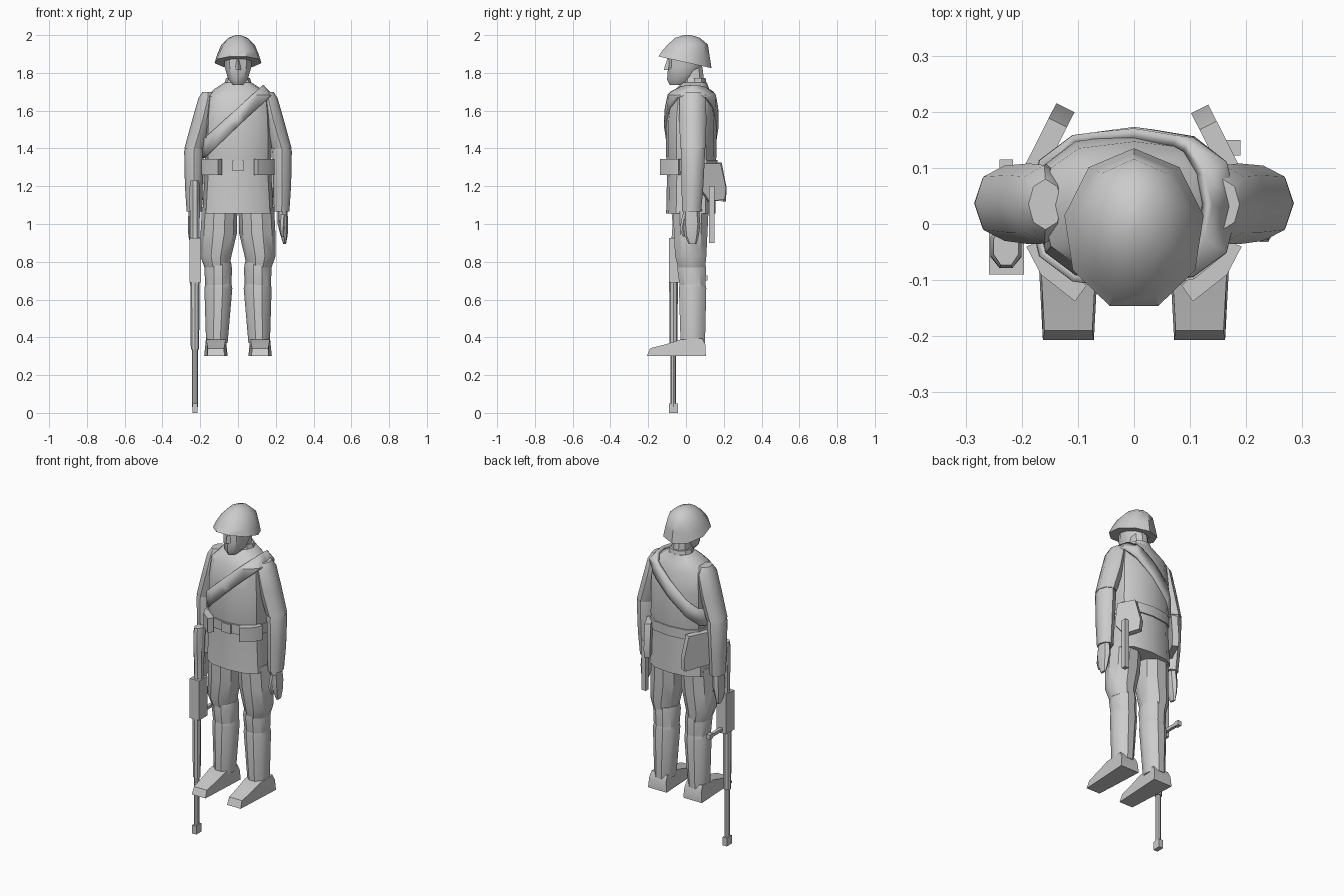
import bpy, bmesh, math
from mathutils import Vector

grey = bpy.data.materials.new("plain grey")
grey.diffuse_color = (0.6, 0.6, 0.6, 1)


def finish(name, bm, mirror=False, angle=35):
    bmesh.ops.recalc_face_normals(bm, faces=bm.faces)
    me = bpy.data.meshes.new(name)
    bm.to_mesh(me)
    bm.free()
    me.materials.append(grey)
    me.polygons.foreach_set("use_smooth", [True] * len(me.polygons))
    me.set_sharp_from_angle(angle=math.radians(angle))
    ob = bpy.data.objects.new(name, me)
    bpy.context.collection.objects.link(ob)
    if mirror:
        ob.modifiers.new("mirror", 'MIRROR').use_mirror_merge = False
    return ob


def skin(bm, rings):
    rows = [[bm.verts.new(p) for p in r] for r in rings]
    n = len(rows[0])
    for a, b in zip(rows, rows[1:]):
        for i in range(n):
            j = (i + 1) % n
            bm.faces.new((a[i], a[j], b[j], b[i]))
    bm.faces.new(rows[0][::-1])
    bm.faces.new(rows[-1])


def loft(name, rings, n=8, phase=0.0, power=1.0, mirror=False, angle=35):
    """Rings are (z, x, y, rx, ry, slope); slope tilts the ring along y."""
    bm = bmesh.new()
    out = []
    for z, x, y, rx, ry, *s in rings:
        pts = []
        for i in range(n):
            a = math.radians(phase) + math.tau * i / n
            c, d = math.cos(a), math.sin(a)
            u = math.copysign(abs(c) ** power, c) * rx
            v = math.copysign(abs(d) ** power, d) * ry
            pts.append((x + u, y + v, z + (s[0] * (y + v) if s else 0)))
        out.append(pts)
    skin(bm, out)
    return finish(name, bm, mirror, angle)


def prism(name, pts, place, mirror=False):
    """Extrude a 2D outline; place(u, v, side) gives the 3D point."""
    bm = bmesh.new()
    skin(bm, [[place(u, v, t) for u, v in pts] for t in (0, 1)])
    return finish(name, bm, mirror)


def box(name, lo, hi):
    rect = [(lo[0], lo[1]), (hi[0], lo[1]), (hi[0], hi[1]), (lo[0], hi[1])]
    return prism(name, rect, lambda u, v, t: (u, v, hi[2] if t else lo[2]))


# helmet and head
loft("helmet", [(1.855, 0, -.01, .126, .145, -.22), (1.9, 0, -.004, .112, .13, -.13),
                (1.95, 0, .006, .089, .11), (1.985, 0, .006, .052, .068),
                (2.0, 0, .008, .014, .02)], n=9, phase=90, angle=40)
loft("head", [(1.735, 0, -.04, .025, .045), (1.765, 0, -.025, .054, .075),
              (1.83, 0, -.005, .074, .09), (1.93, 0, 0, .08, .09)], n=10, phase=90)
loft("nose", [(1.815, 0, -.095, .016, .022), (1.83, 0, -.092, .014, .022),
              (1.88, 0, -.085, .006, .012)], n=4, phase=90)
loft("neck", [(1.70, 0, .045, .058, .06), (1.83, 0, .035, .052, .055)], n=10)
loft("collar", [(1.72, 0, .045, .078, .07), (1.772, 0, .045, .064, .062)], n=10)

# tunic
tunic = loft("tunic", [(1.055, 0, .025, .189, .13), (1.28, 0, .028, .175, .128),
                       (1.335, 0, .028, .172, .13), (1.355, 0, .028, .178, .133),
                       (1.55, 0, .028, .175, .133), (1.675, 0, .03, .165, .117),
                       (1.715, 0, .035, .125, .088), (1.75, 0, .045, .07, .065)],
             n=12, power=.75)
loft("belt", [(1.28, 0, .028, .182, .136), (1.338, 0, .028, .18, .138)], n=12, power=.75)
box("belt_buckle", (-.03, -.115, 1.28), (.03, -.1, 1.335))

# shoulder strap: a slice of the tunic surface, pushed outwards
bm = bmesh.new()
bm.from_mesh(tunic.data)
bm.normal_update()
for v, nrm in [(v, v.normal.copy()) for v in bm.verts]:
    v.co += nrm * (.022 if v.co.z > 1.6 else .012)
across, mid = Vector((-.67, 0, .74)), Vector((-.025, 0, 1.545))
for side in (1, -1):
    bmesh.ops.bisect_plane(bm, geom=bm.verts[:] + bm.edges[:] + bm.faces[:],
                           plane_co=mid + across * .036 * side,
                           plane_no=across * side, clear_outer=True)
strap = finish("shoulder_strap", bm)
sol = strap.modifiers.new("thickness", 'SOLIDIFY')
sol.thickness, sol.offset = .02, -1

# arms
loft("upper_arm", [(1.70, .158, .035, .03, .045), (1.665, .16, .035, .05, .07),
                   (1.55, .187, .036, .056, .072), (1.40, .231, .037, .053, .067)],
     mirror=True, angle=45)
loft("forearm", [(1.41, .232, .037, .045, .06), (1.385, .233, .037, .052, .064),
                 (1.2, .234, .034, .047, .058), (1.065, .231, .03, .041, .05)],
     mirror=True, angle=45)
loft("hand", [(1.08, .235, .027, .026, .042), (1.0, .238, .03, .028, .046),
              (.94, .244, .03, .019, .038), (.893, .247, .035, .007, .02)], mirror=True)
loft("thumb", [(1.05, .235, -.005, .016, .016), (.98, .232, -.02, .014, .014),
               (.935, .235, -.012, .008, .008)], n=6, mirror=True)

# legs
loft("breeches", [(1.09, .097, .025, .094, .1), (.95, .102, .025, .096, .093),
                  (.83, .117, .025, .082, .087), (.77, .112, .03, .066, .075)],
     n=10, mirror=True)
loft("knee", [(.80, .105, .03, .068, .074), (.765, .105, .03, .073, .08),
              (.66, .104, .035, .069, .07)], n=10, mirror=True)
loft("boot_shaft", [(.69, .104, .035, .068, .07), (.66, .104, .035, .074, .076),
                    (.37, .112, .036, .057, .068)], n=10, mirror=True)
foot = [(.105, .3), (.103, .36), (.085, .395), (-.03, .388), (-.1, .365),
        (-.19, .342), (-.207, .3)]
prism("boot_foot", foot, lambda y, z, t: (
    .117 + (t * 2 - 1) * (.062 - max(0, -y) * .08 - (z - .3) * .1), y, z), mirror=True)

# ammunition pouches
plan = [(.192, -.04), (.166, -.09), (.105, -.138), (.085, -.11), (.13, -.06), (.165, -.03)]
prism("ammunition_pouch", plan, lambda x, y, t: (x, y, 1.26 + .085 * t), mirror=True)


# satchel and shovel hang at an angle on the back hips
def hip(side, cx, cy, thick):
    return lambda u, z, t: (side * (cx - .45 * u + .9 * thick * t), cy + .89 * u + .45 * thick * t, z)


bag = [(-.08, 1.13), (.075, 1.12), (.08, 1.19), (.05, 1.325), (-.08, 1.325)]
prism("satchel", bag, hip(-1, .142, .128, .036))
blade = [(-.075, 1.19), (-.02, 1.12), (.07, 1.13), (.078, 1.19), (.045, 1.32), (-.06, 1.32)]
prism("shovel_blade", blade, hip(1, .137, .128, .034))
box("shovel_handle", (.163, .122, .9), (.19, .15, 1.2))

# rifle, carried muzzle down
gx = -.228
loft("rifle_stock", [(.91, gx, -.045, .028, .035), (1.0, gx, -.045, .026, .028),
                     (1.08, gx, -.045, .03, .036), (1.2, gx, -.04, .03, .042),
                     (1.23, gx, -.04, .024, .036)], phase=22.5)
box("rifle_receiver", (-.258, -.09, .69), (-.196, -.01, .927))
loft("rifle_barrel_jacket", [(.335, gx, -.066, .022, .021), (.7, gx, -.066, .025, .023)])
loft("rifle_barrel", [(.03, gx, -.067, .015, .014), (.36, gx, -.067, .015, .014)])
box("rifle_front_sight", (gx - .014, -.09, 0), (gx + .014, -.042, .05))
box("rifle_bolt_handle", (gx - .009, -.03, .705), (gx + .009, .095, .723))
box("rifle_bolt_knob", (gx - .012, .085, .7), (gx + .012, .115, .728))
